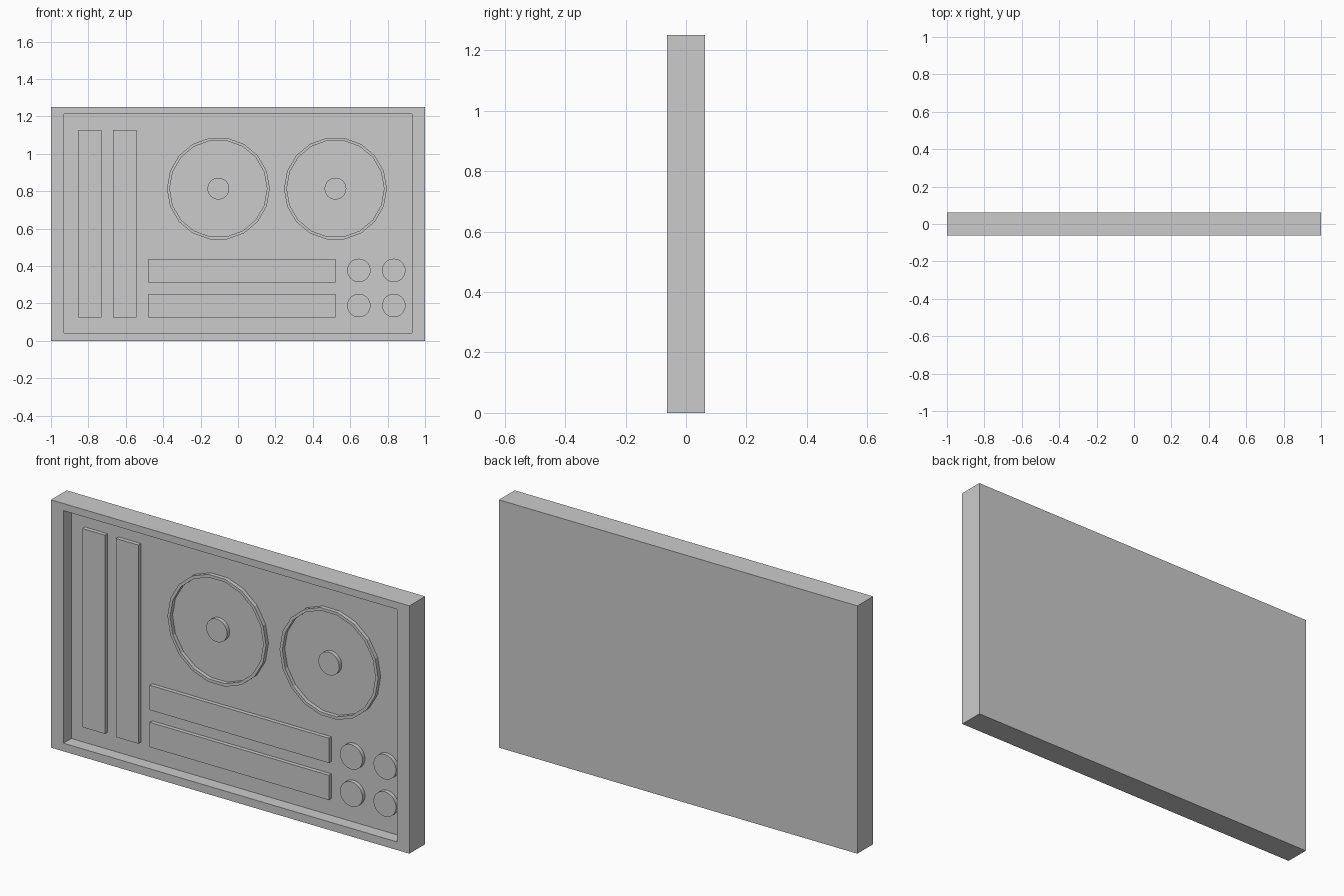
import bpy, bmesh, math

if "Cube" in bpy.data.objects:
    bpy.data.objects.remove(bpy.data.objects["Cube"])

FLOOR = 0.0      # y of the recessed panel
FRONT = -0.02    # y of the raised details


def finish(bm, name, smooth=False):
    bmesh.ops.recalc_face_normals(bm, faces=bm.faces)
    mesh = bpy.data.meshes.new(name)
    bm.to_mesh(mesh)
    bm.free()
    obj = bpy.data.objects.new(name, mesh)
    bpy.context.collection.objects.link(obj)
    if smooth:
        mesh.shade_smooth()
        bpy.ops.object.select_all(action='DESELECT')
        bpy.context.view_layer.objects.active = obj
        obj.select_set(True)
        bpy.ops.object.shade_smooth_by_angle(angle=math.radians(30))
    return obj


def box_bm(x0, x1, y0, y1, z0, z1):
    bm = bmesh.new()
    bmesh.ops.create_cube(bm, size=1)
    for v in bm.verts:
        v.co = (x1 if v.co.x > 0 else x0,
                y1 if v.co.y > 0 else y0,
                z1 if v.co.z > 0 else z0)
    return bm


def circle(bm, x, y, z, r, n):
    return [bm.verts.new((x + r * math.cos(2 * math.pi * i / n), y,
                          z + r * math.sin(2 * math.pi * i / n))) for i in range(n)]


def bridge(bm, a, b):
    n = len(a)
    for i in range(n):
        j = (i + 1) % n
        bm.faces.new((a[i], a[j], b[j], b[i]))


def disc(name, x, z, r):
    bm = bmesh.new()
    front, back = circle(bm, x, FRONT, z, r, 32), circle(bm, x, FLOOR, z, r, 32)
    bridge(bm, front, back)
    bm.faces.new(front)
    bm.faces.new(back)
    return finish(bm, name, smooth=True)


def ring(name, x, z, r_out, r_in, n=18):
    bm = bmesh.new()
    loops = [circle(bm, x, y, z, r, n) for r, y in
             ((r_out, FLOOR), (r_out, FRONT), (r_in, FRONT), (r_in, FLOOR))]
    for a, b in zip(loops, loops[1:] + loops[:1]):
        bridge(bm, a, b)
    return finish(bm, name)


# Case: slab with a recessed front panel
bm = box_bm(-1, 1, -0.0625, 0.0625, 0, 1.25)
face = min(bm.faces, key=lambda f: f.calc_center_median().y)
bmesh.ops.inset_region(bm, faces=[face], thickness=0.03)
for v in face.verts:
    v.co.x = math.copysign(0.93, v.co.x)
    v.co.z = 1.214 if v.co.z > 0.6 else 0.041
panel = bmesh.ops.extrude_discrete_faces(bm, faces=[face])['faces'][0]
for v in panel.verts:
    v.co.y = FLOOR
finish(bm, "case")

# Vertical bars
for i, x in enumerate((-0.854, -0.667)):
    finish(box_bm(x, x + 0.125, FRONT, FLOOR, 0.126, 1.128), f"vertical_bar_{i + 1}")

# Horizontal bars
for i, z in enumerate((0.126, 0.313)):
    finish(box_bm(-0.479, 0.521, FRONT, FLOOR, z, z + 0.125), f"horizontal_bar_{i + 1}")

# Dials: ring and hub
for i, x in enumerate((-0.105, 0.521)):
    ring(f"dial_ring_{i + 1}", x, 0.814, 0.275, 0.26)
    disc(f"dial_hub_{i + 1}", x, 0.814, 0.058)

# Round buttons
for i, x in enumerate((0.646, 0.833)):
    for j, z in enumerate((0.189, 0.377)):
        disc(f"button_{i + 1}_{j + 1}", x, z, 0.0625)
